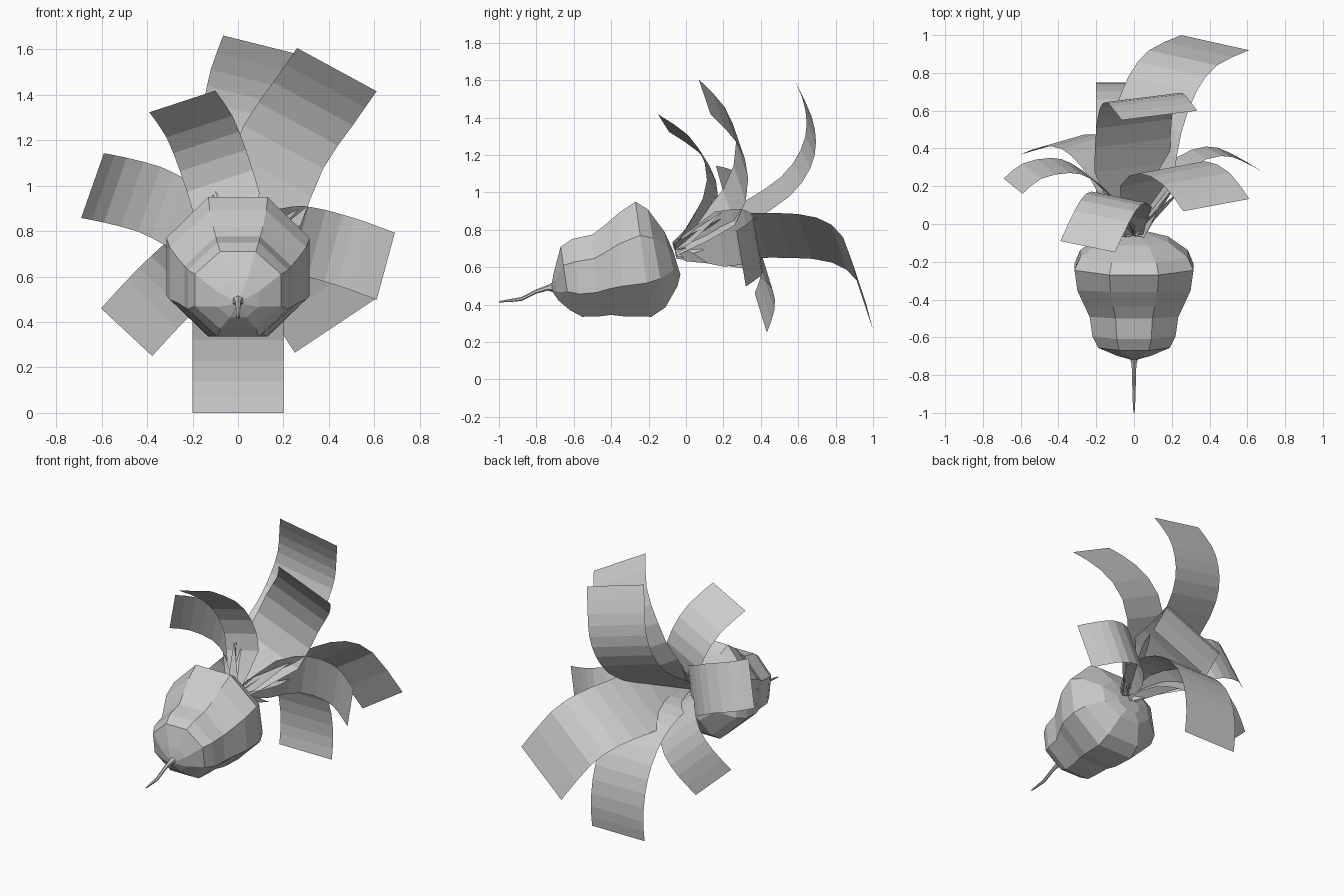
import bpy, bmesh, math
from mathutils import Vector

cube = bpy.data.objects.get("Cube")
if cube:
    bpy.data.objects.remove(cube, do_unlink=True)

grey = bpy.data.materials.new("plain_grey")
grey.use_nodes = True
colour = (0.6, 0.6, 0.6, 1)
grey.diffuse_color = colour
grey.node_tree.nodes["Principled BSDF"].inputs["Base Color"].default_value = colour


def finish(name, bm, closed=False):
    if closed:
        bmesh.ops.recalc_face_normals(bm, faces=bm.faces)
    mesh = bpy.data.meshes.new(name)
    bm.to_mesh(mesh)
    bm.free()
    mesh.materials.append(grey)
    obj = bpy.data.objects.new(name, mesh)
    bpy.context.collection.objects.link(obj)
    return obj


def loft(name, outline, sides):
    """Closed tube; each ring is its top and bottom (y, z, y, z) and half width."""
    bm = bmesh.new()
    rings = []
    for ty, tz, by, bz, half in outline:
        top, bottom = Vector((0, ty, tz)), Vector((0, by, bz))
        centre, up = (top + bottom) / 2, (top - bottom) / 2
        grow = 1 / math.cos(math.pi / sides)
        ring = []
        for i in range(sides):
            a = math.tau * (i + 0.5) / sides
            across = Vector((half * math.cos(a), 0, 0))
            ring.append(bm.verts.new(centre + (across + up * math.sin(a)) * grow))
        rings.append(ring)
    for lo, hi in zip(rings, rings[1:]):
        for i in range(sides):
            j = (i + 1) % sides
            bm.faces.new((lo[i], lo[j], hi[j], hi[i]))
    bm.faces.new(rings[0])
    bm.faces.new(rings[-1])
    return finish(name, bm, True)


def smooth_path(points):
    """Add a spline midpoint to every span."""
    pts = [Vector(p) for p in points]
    ext = [pts[0] * 2 - pts[1]] + pts + [pts[-1] * 2 - pts[-2]]
    out = []
    for a, b, c, d in zip(ext, ext[1:], ext[2:], ext[3:]):
        out += [b, (b + c) * 0.5625 - (a + d) * 0.0625]
    return out + [pts[-1]]


def leaf(name, path, across):
    """Bent strip with a constant width direction, narrowed at the stalk."""
    bm = bmesh.new()
    half = Vector(across) / 2
    rows = []
    for i, p in enumerate(smooth_path(path)):
        w = min(1, 0.3 + 0.35 * i)
        rows.append([bm.verts.new(p + half * w * s) for s in (-1, 1)])
    for a, b in zip(rows, rows[1:]):
        bm.faces.new((a[0], a[1], b[1], b[0]))
    return finish(name, bm)


# Bulb: octagonal rings leaning more towards the crown
loft("bulb", [(-.72, .50, -.715, .47, .015), (-.705, .58, -.68, .42, .09),
              (-.67, .71, -.62, .37, .19), (-.61, .75, -.555, .335, .22),
              (-.50, .775, -.47, .336, .235), (-.44, .82, -.40, .345, .265),
              (-.36, .89, -.33, .337, .3), (-.27, .95, -.185, .335, .315),
              (-.205, .91, -.11, .385, .285), (-.115, .79, -.045, .50, .18),
              (-.07, .69, -.03, .56, .08)], 8)

# Thin root tail
tail = [(-.69, .495, .03), (-.74, .49, .013), (-.8, .47, .01), (-.88, .43, .009),
        (-.94, .422, .007), (-1, .415, .003)]
loft("root_tail", [(y, z + r, y, z - r, r) for y, z, r in tail], 6)

# Large leaves: centre line and width direction
crown = (0, -.06, .69)
leaf("drooping_back_leaf",
     [crown, (0, .17, .73), (0, .36, .71), (0, .53, .63), (0, .66, .49),
      (0, .73, .32), (0, .75, .14), (0, .735, 0)], (.4, 0, 0))
leaf("front_upright_leaf",
     [crown, (-.05, .12, .92), (-.11, .13, 1.11), (-.17, .04, 1.26), (-.245, -.12, 1.37)],
     (.29, -.06, .095))
leaf("tall_back_leaf",
     [crown, (-.01, .3, .88), (0, .53, 1.03), (.02, .64, 1.18), (.05, .67, 1.32),
      (.08, .645, 1.46), (.135, .575, 1.61)], (.4, .05, -.1))
leaf("tall_side_leaf",
     [crown, (.1, .23, .92), (.2, .3, 1.17), (.33, .24, 1.36), (.435, .1, 1.51)],
     (.35, .065, -.19))
leaf("upper_right_leaf",
     [crown, (-.16, .18, .82), (-.28, .28, .885), (-.39, .31, .94), (-.54, .28, .98),
      (-.64, .2, 1.0)], (-.1, .08, -.285))
leaf("lower_right_leaf",
     [crown, (-.08, .2, .71), (-.17, .34, .67), (-.27, .43, .585), (-.38, .44, .475),
      (-.49, .4, .355)], (.225, .065, -.21))
leaf("left_leaf",
     [crown, (.14, .18, .75), (.27, .33, .76), (.42, .385, .725), (.53, .36, .69),
      (.65, .295, .645)], (-.08, .05, -.295))
leaf("lower_left_leaf",
     [crown, (.03, .27, .76), (.07, .52, .77), (.15, .74, .745), (.26, .88, .64),
      (.43, .96, .385)], (.36, -.08, .24))

# Short young sprouts around the crown
sprouts = [(-.1, .1, .98), (.27, .2, .9), (.13, .25, .83), (.13, .25, .75),
           (-.2, .12, .88), (.16, .12, .62)]
for i, end in enumerate(sprouts):
    start, end = Vector(crown), Vector(end)
    side = (end - start).cross(Vector((0, 1, 0))).normalized() * 0.08
    bm = bmesh.new()
    mid = start.lerp(end, 0.3)
    bm.faces.new([bm.verts.new(p) for p in (start, mid - side / 2, end, mid + side / 2)])
    finish(f"sprout_{i + 1}", bm)
